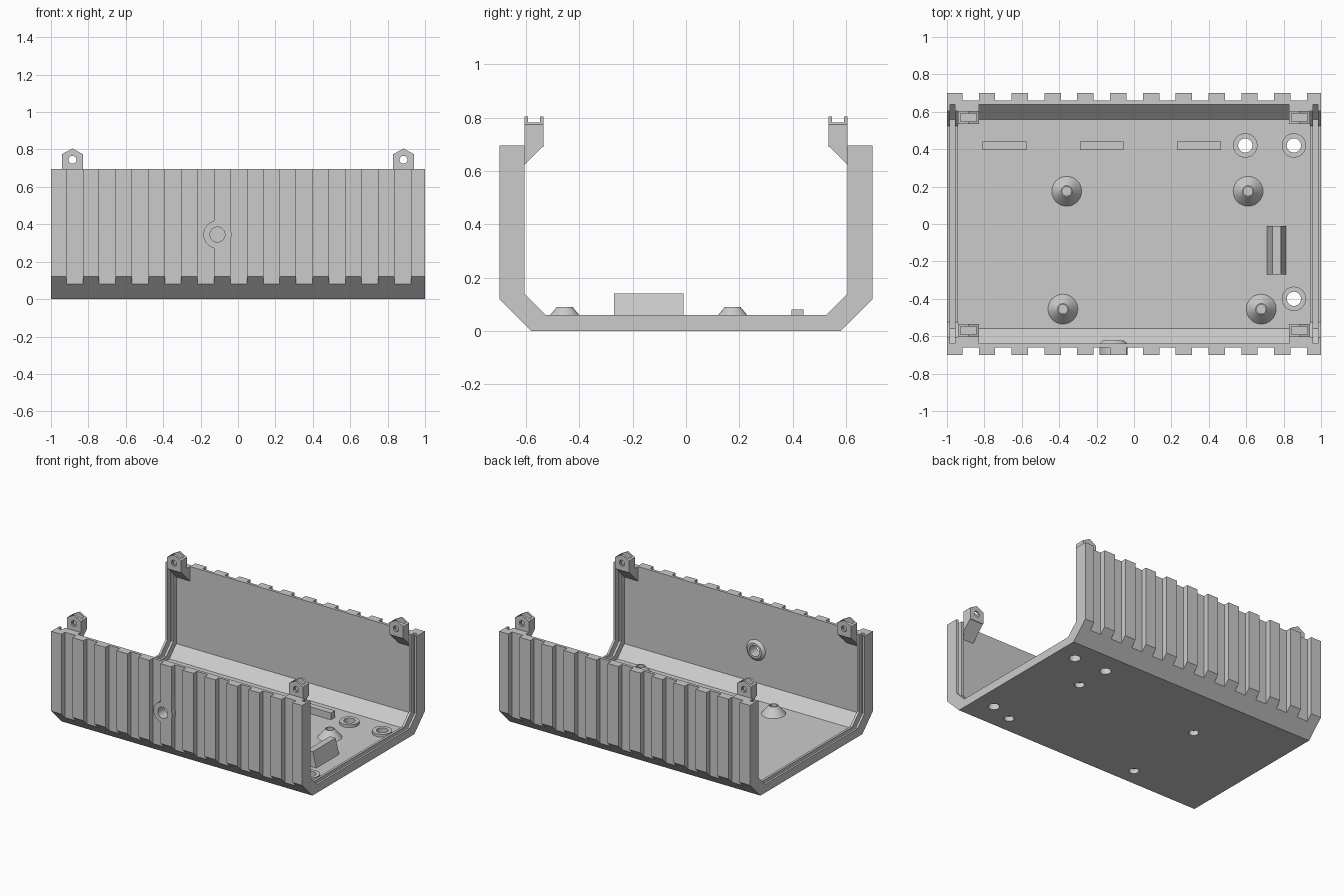
import bpy, bmesh
from math import pi
from mathutils import Matrix, Vector

cube = bpy.data.objects.get("Cube")
if cube:
    bpy.data.objects.remove(cube, do_unlink=True)

grey = bpy.data.materials.new("plain grey")
grey.use_nodes = True
grey.diffuse_color = (0.6, 0.6, 0.6, 1)
grey.node_tree.nodes["Principled BSDF"].inputs["Base Color"].default_value = (0.6, 0.6, 0.6, 1)

WALL_TOP, FLOOR = 0.695, 0.03


def prism(bm, points, axis, a, b):
    """Extrude a polygon: (y, z) points along x, or (x, z) points along y."""
    def place(p, t):
        return (t, p[0], p[1]) if axis == "x" else (p[0], t, p[1])
    start = [bm.verts.new(place(p, a)) for p in points]
    end = [bm.verts.new(place(p, b)) for p in points]
    faces = [bm.faces.new(start), bm.faces.new(end)]
    n = len(points)
    for i in range(n):
        j = (i + 1) % n
        faces.append(bm.faces.new((start[i], start[j], end[j], end[i])))
    bmesh.ops.recalc_face_normals(bm, faces=faces)


def box(bm, x, y, z):
    prism(bm, [(y[0], z[0]), (y[1], z[0]), (y[1], z[1]), (y[0], z[1])], "x", *x)


def cone(bm, centre, r1, r2, a, b, axis="z"):
    """Cone or cylinder from a to b on the axis, at a 2D centre."""
    mid = (a + b) / 2
    if axis == "z":
        m = Matrix.Translation((centre[0], centre[1], mid))
    else:
        m = Matrix.Translation((centre[0], mid, centre[1])) @ Matrix.Rotation(-pi / 2, 4, "X")
    bmesh.ops.create_cone(bm, cap_ends=True, segments=40, radius1=r1, radius2=r2,
                          depth=b - a, matrix=m)


def finish(bm, name):
    mesh = bpy.data.meshes.new(name)
    bm.to_mesh(mesh)
    bm.free()
    ob = bpy.data.objects.new(name, mesh)
    bpy.context.collection.objects.link(ob)
    mesh.materials.append(grey)
    return ob


def combine(ob, other, operation):
    mod = ob.modifiers.new("combine", "BOOLEAN")
    mod.operation, mod.solver, mod.object = operation, "EXACT", other
    bpy.context.view_layer.objects.active = ob
    bpy.ops.object.modifier_apply(modifier=mod.name)
    bpy.data.objects.remove(other, do_unlink=True)


def trough(half, low, floor, inner, top):
    """Symmetric profile with chamfered lower corners."""
    return [(-half, top), (-half, low), (-inner, floor),
            (inner, floor), (half, low), (half, top)]


# Tray shell: outer block with the end rim opening removed
bm = bmesh.new()
prism(bm, trough(0.70, 0.12, 0, 0.58, WALL_TOP), "x", -1, 1)
shell = finish(bm, "tray_shell")

bm = bmesh.new()
prism(bm, trough(0.605, 0.14, 0.06, 0.525, 1), "x", -1.1, 1.1)
combine(shell, finish(bm, "rim_cutter"), "DIFFERENCE")

# Main cavity and the end panel grooves
bm = bmesh.new()
for a, b in ((-0.94, 0.94), (-0.985, -0.957), (0.957, 0.985)):
    prism(bm, trough(0.64, 0.11, FLOOR, 0.56, 1), "x", a, b)
combine(shell, finish(bm, "cavity_cutter"), "DIFFERENCE")

# Vertical channels between the outer ribs
bm = bmesh.new()
for i in range(11):
    right = -0.83 + 0.1755 * i
    for side in (-1, 1):
        ys = sorted((side * 0.66, side * 0.8))
        box(bm, (right - 0.088, right), ys, (-0.1, 1))
combine(shell, finish(bm, "channel_cutter"), "DIFFERENCE")

# Wall boss, floor standoffs and washer rings
BOSS = (-0.11, 0.345)
STANDOFFS = [(-0.36, 0.175), (0.61, 0.175), (-0.38, -0.455), (0.68, -0.455)]
RINGS = [(0.595, 0.42), (0.855, 0.42), (0.855, -0.40)]
bm = bmesh.new()
cone(bm, BOSS, 0.075, 0.075, -0.6995, -0.65, "y")
for c in STANDOFFS:
    cone(bm, c, 0.088, 0.03, 0.02, 0.09)
for c in RINGS:
    cone(bm, c, 0.065, 0.065, 0.02, 0.05)
combine(shell, finish(bm, "bosses"), "UNION")

bm = bmesh.new()
cone(bm, BOSS, 0.08, 0.055, -0.645, -0.622, "y")
combine(shell, finish(bm, "inner_boss"), "UNION")

# Screw holes
bm = bmesh.new()
cone(bm, BOSS, 0.04, 0.04, -0.8, -0.5, "y")
for c in RINGS:
    cone(bm, c, 0.038, 0.038, -0.1, 0.2)
for c in STANDOFFS:
    cone(bm, c, 0.033, 0.033, -0.1, 0.035)
    cone(bm, c, 0.024, 0.024, 0.05, 0.2)
combine(shell, finish(bm, "hole_cutter"), "DIFFERENCE")
parts = [shell]

# Locating bars along the back of the floor
for i, x in enumerate((-0.81, -0.29, 0.23)):
    bm = bmesh.new()
    box(bm, (x, x + 0.235), (0.395, 0.44), (0.025, 0.08))
    parts.append(finish(bm, f"floor_bar_{i + 1}"))

# Tapered support block
bm = bmesh.new()
prism(bm, [(0.71, 0.025), (0.815, 0.025), (0.785, 0.14), (0.74, 0.14)], "y", -0.27, -0.01)
parts.append(finish(bm, "support_block"))

# Corner lugs: sloped foot, peaked ear, nut slot and screw hole
for xs, xname in ((-1, "right"), (1, "left")):
    for ys, yname in ((-1, "front"), (1, "back")):
        cx = xs * 0.885
        bm = bmesh.new()
        foot = [(ys * 0.65, WALL_TOP), (ys * 0.535, WALL_TOP), (ys * 0.65, 0.58)]
        prism(bm, foot, "x", cx - 0.055, cx + 0.055)
        lug = finish(bm, f"{yname}_{xname}_lug")
        bm = bmesh.new()
        ear = [(cx - 0.055, 0.69), (cx + 0.055, 0.69), (cx + 0.055, 0.775),
               (cx, 0.805), (cx - 0.055, 0.775)]
        prism(bm, ear, "y", ys * 0.535, ys * 0.605)
        combine(lug, finish(bm, "ear"), "UNION")
        bm = bmesh.new()
        box(bm, (cx - 0.042, cx + 0.042), sorted((ys * 0.548, ys * 0.592)), (0.705, 0.9))
        combine(lug, finish(bm, "slot_cutter"), "DIFFERENCE")
        bm = bmesh.new()
        cone(bm, (cx, 0.745), 0.021, 0.021, *sorted((ys * 0.5, ys * 0.63)), "y")
        combine(lug, finish(bm, "screw_cutter"), "DIFFERENCE")
        parts.append(lug)

# Smooth the round parts, keep the edges sharp
for ob in bpy.context.selected_objects:
    ob.select_set(False)
for ob in parts:
    ob.select_set(True)
bpy.context.view_layer.objects.active = shell
bpy.ops.object.shade_smooth_by_angle(angle=pi / 6)
